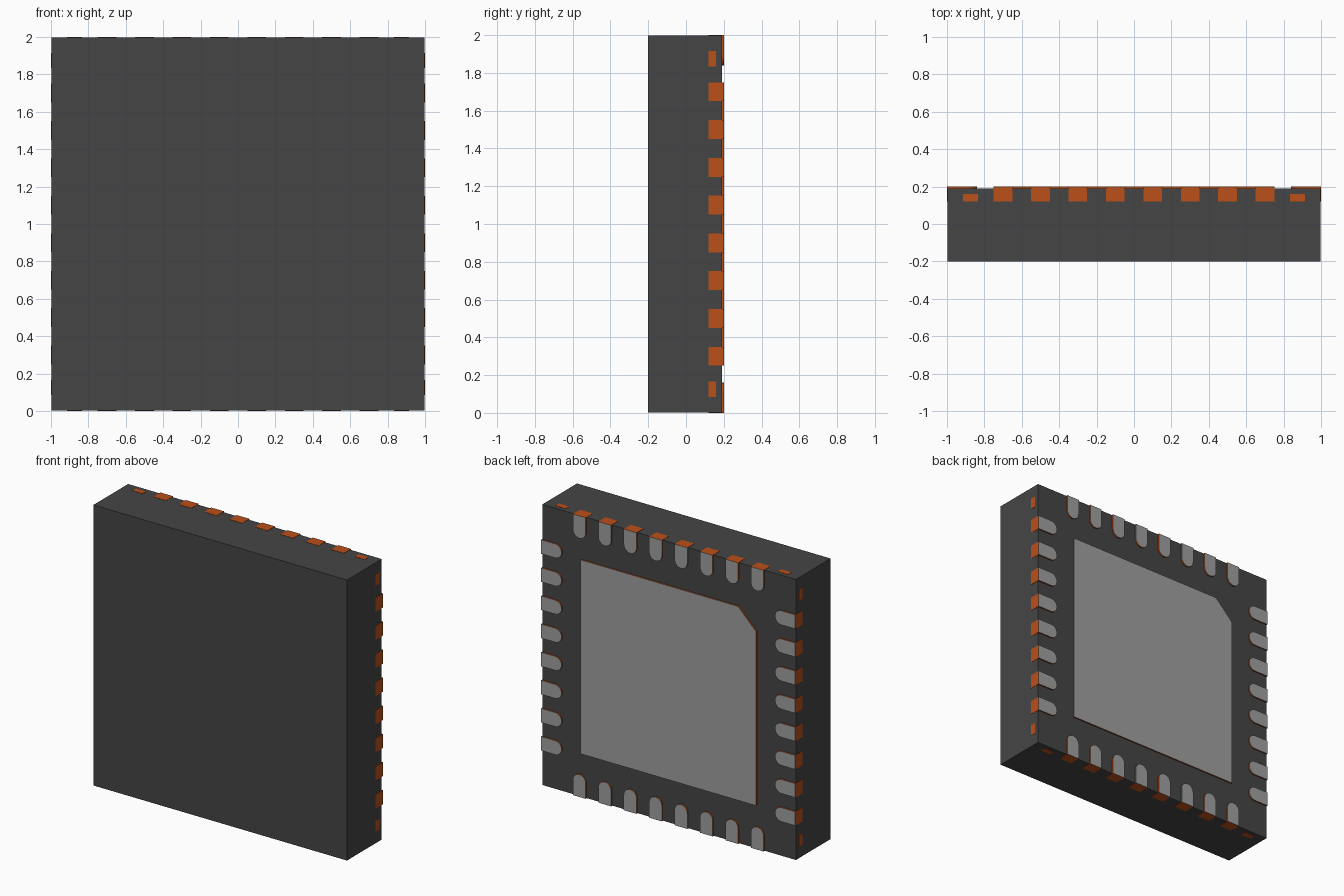
import bpy, bmesh
from math import sin, cos, pi
from mathutils import Matrix

if "Cube" in bpy.data.objects:
    bpy.data.objects.remove(bpy.data.objects["Cube"])


def colour(name, rgb):
    m = bpy.data.materials.new(name)
    m.diffuse_color = (*rgb, 1)
    m.use_nodes = True
    m.node_tree.nodes["Principled BSDF"].inputs["Base Color"].default_value = m.diffuse_color
    return m


DARK = colour("moulding_dark", (0.06, 0.06, 0.06))
COPPER = colour("copper", (0.5, 0.08, 0.01))
TIN = colour("tin", (0.35, 0.35, 0.35))


def slab(name, outline, y0, y1, mats, side=0):
    """Extrude an (x, z) outline from y0 to y1, turned by quarter turns about the
    body centre; with two materials the back face takes the second."""
    bm = bmesh.new()
    face = bm.faces.new([bm.verts.new((x, y0, z)) for x, z in outline])
    ext = bmesh.ops.extrude_face_region(bm, geom=[face])["geom"]
    bmesh.ops.translate(bm, vec=(0, y1 - y0, 0),
                        verts=[g for g in ext if isinstance(g, bmesh.types.BMVert)])
    bmesh.ops.recalc_face_normals(bm, faces=bm.faces)
    for f in bm.faces:
        if len(mats) > 1 and f.normal.y > 0.9:
            f.material_index = 1
    bm.transform(Matrix.Translation((0, 0, 1)) @ Matrix.Rotation(side * pi / 2, 4, 'Y'))
    me = bpy.data.meshes.new(name)
    bm.to_mesh(me)
    bm.free()
    for m in mats:
        me.materials.append(m)
    ob = bpy.data.objects.new(name, me)
    bpy.context.collection.objects.link(ob)
    return ob


def rect(x0, x1, z0, z1):
    return [(x0, z0), (x1, z0), (x1, z1), (x0, z1)]


# moulded body
B = 0.998
slab("body", rect(-B, B, -B, B), -0.2, 0.19, [DARK])

# large centre pad with one chamfered corner
P, C = 0.69, 0.14
slab("centre_pad", [(-P, -P), (P, -P), (P, P), (C - P, P), (-P, P - C)],
     0.12, 0.2, [COPPER, TIN])

# round-ended contact pads and corner tie bars on all four sides
R, LENGTH = 0.05, 0.16
for side in range(4):
    for i in range(8):
        x = -0.7 + 0.2 * i
        arc = [(x + R * cos(pi + pi * k / 12), 1 - LENGTH + R + R * sin(pi + pi * k / 12))
               for k in range(13)]
        slab(f"contact_{side}_{i}", arc + [(x + R, 1), (x - R, 1)],
             0.12, 0.2, [COPPER, TIN], side)
    for s in (-1, 1):
        slab(f"tie_bar_{side}_{s}", rect(s * 0.875 - 0.04, s * 0.875 + 0.04, 0.9, 1),
             0.12, 0.16, [COPPER], side)
